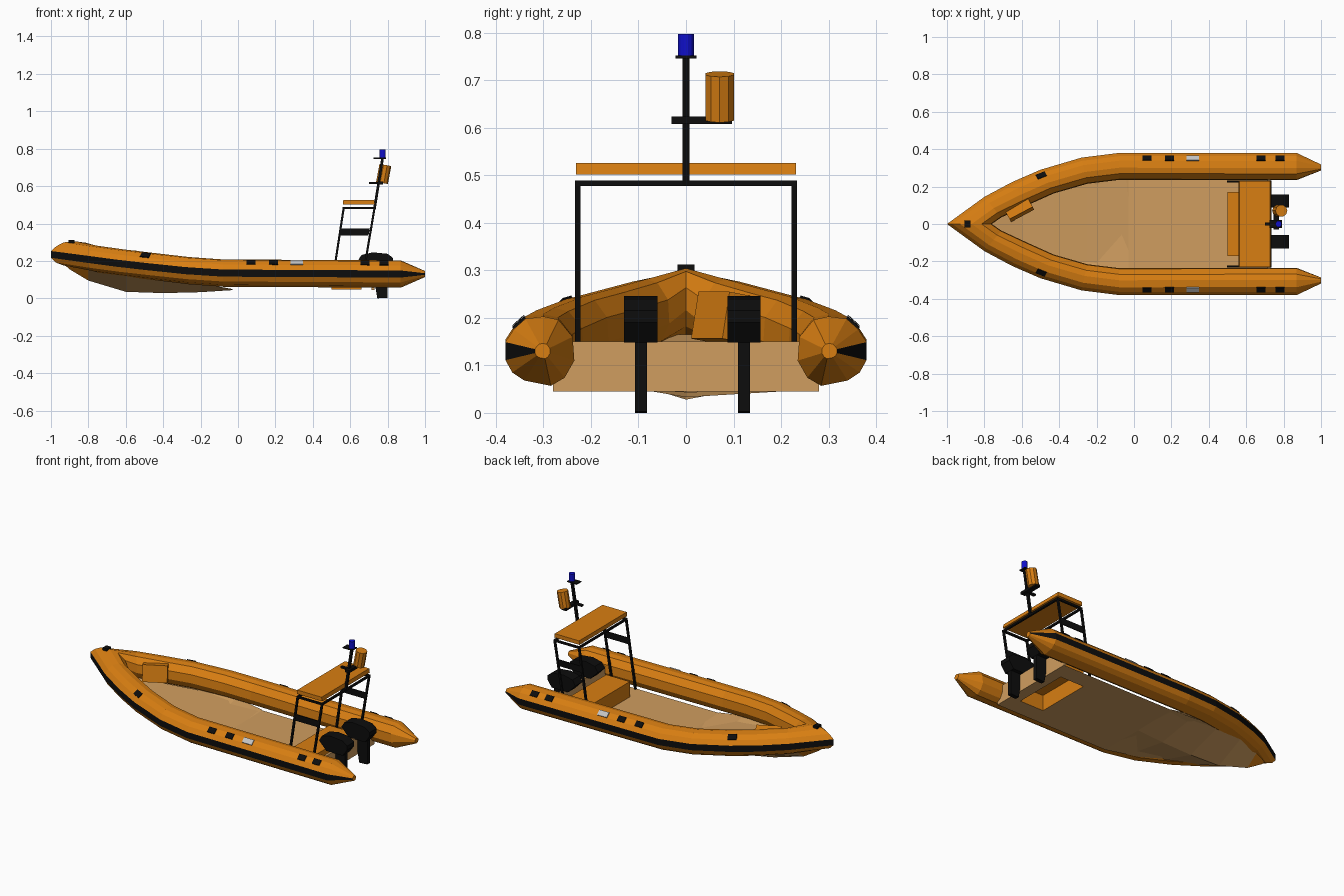
import bpy, bmesh, math
from mathutils import Vector, Matrix

if "Cube" in bpy.data.objects:
    bpy.data.objects.remove(bpy.data.objects["Cube"])


def material(name, r, g, b):
    m = bpy.data.materials.new(name)
    m.use_nodes = True
    m.diffuse_color = (r, g, b, 1)
    m.node_tree.nodes["Principled BSDF"].inputs["Base Color"].default_value = (r, g, b, 1)
    return m


ORANGE = material("orange", .69, .21, .006)
TAN = material("tan", .63, .34, .115)
BLACK = material("black", .004, .004, .004)
BLUE = material("blue", .005, .005, .6)
GREY = material("light_grey", .55, .55, .55)


def add(name, verts, faces, *mats, mirror=False, fix=True):
    me = bpy.data.meshes.new(name)
    me.from_pydata([tuple(v) for v in verts], [], faces)
    if fix:
        bm = bmesh.new()
        bm.from_mesh(me)
        bmesh.ops.recalc_face_normals(bm, faces=bm.faces)
        bm.to_mesh(me)
        bm.free()
    ob = bpy.data.objects.new(name, me)
    bpy.context.collection.objects.link(ob)
    for m in mats:
        me.materials.append(m)
    if mirror:
        mod = ob.modifiers.new("Mirror", 'MIRROR')
        mod.use_axis = (False, True, False)
    return ob


def prism(name, profile, y0, y1, mat, mirror=False):
    """Side profile in x and z, extruded across y."""
    n = len(profile)
    verts = [(x, y, z) for y in (y0, y1) for x, z in profile]
    faces = [(i, (i + 1) % n, (i + 1) % n + n, i + n) for i in range(n)]
    faces += [tuple(range(n)), tuple(range(n, 2 * n))]
    return add(name, verts, faces, mat, mirror=mirror)


def rect(x0, x1, z0, z1):
    return [(x0, z0), (x1, z0), (x1, z1), (x0, z1)]


def rod(name, a, b, radius, mat, sides=4, mirror=False):
    a, b = Vector(a), Vector(b)
    q = (b - a).to_track_quat('Z', 'Y')
    ring = [q @ Vector((radius * math.cos(t), radius * math.sin(t), 0))
            for t in [(i + .5) * math.tau / sides for i in range(sides)]]
    verts = [p + v for p in (a, b) for v in ring]
    faces = [(i, (i + 1) % sides, (i + 1) % sides + sides, i + sides) for i in range(sides)]
    faces += [tuple(range(sides)), tuple(range(sides, 2 * sides))]
    return add(name, verts, faces, mat, mirror=mirror)


# Inflatable tube: outer x, y, inner x, y, centre height, height scale
STATIONS = [(-1, 0, -.76, 0, .235, .95), (-.8, .145, -.71, .035, .208, 1),
            (-.65, .225, -.57, .1, .188, 1), (-.5, .29, -.43, .163, .171, 1),
            (-.28, .355, -.25, .215, .148, 1), (-.08, .38, -.08, .236, .135, 1),
            (.87, .38, .87, .235, .13, 1), (1, .318, 1, .286, .13, .22)]
# Tube section: across (inner -1, outer 1) and height
SECTION = [(1, .019), (.76, .046), (.42, .068), (-.1, .073), (-.54, .066), (-.95, .03),
           (-1, -.02), (-.72, -.056), (-.32, -.073), (.45, -.062), (.8, -.045), (1, -.019)]


def tube_point(st, u, h):
    ox, oy, ix, iy, zc, s = st
    k = (u + 1) / 2
    return Vector((ix + (ox - ix) * k, iy + (oy - iy) * k, zc + h * s))


n = len(SECTION)
verts = [tube_point(st, u, h) for st in STATIONS for u, h in SECTION]
faces = [(r * n + i, r * n + (i + 1) % n, (r + 1) * n + (i + 1) % n, (r + 1) * n + i)
         for r in range(len(STATIONS) - 1) for i in range(n)]
faces.append(tuple(range((len(STATIONS) - 1) * n, len(STATIONS) * n)))
tube = add("side_tubes", verts, faces, ORANGE, BLACK, mirror=True)
for p in tube.data.polygons[:-1]:
    # Rubbing strake on the outermost strip
    if p.index % n == n - 1:
        p.material_index = 1


# Patches and fittings on the upper outer strip of the tubes
def station_at(x):
    for a, b in zip(STATIONS, STATIONS[1:]):
        if a[0] <= x <= b[0]:
            t = (x - a[0]) / (b[0] - a[0])
            return [p + (q - p) * t for p, q in zip(a, b)]


def patch(name, x, half, mat):
    lift = Vector((0, .003, .004))
    corners = [tube_point(station_at(x + s * half), *SECTION[k]) for s, k in
               ((-1, 1), (1, 1), (1, 2), (-1, 2))]
    low = [c - lift * .5 for c in corners]
    high = [c + lift for c in corners]
    sides = [(i, (i + 1) % 4, (i + 1) % 4 + 4, i + 4) for i in range(4)]
    add(name, low + high, sides + [(0, 1, 2, 3), (4, 5, 6, 7)], mat, mirror=True)


for x in (-.51, .07, .19, .68, .78):
    patch("tube_handle", x, .024, BLACK)
patch("tube_panel", .315, .033, GREY)
prism("bow_cleat", [(-.905, .29), (-.875, .29), (-.875, .312), (-.905, .312)], -.018, .018, BLACK)

# Floor sheet with an opening under the seat locker: x, half width, z
FLOOR = [(-.8, .03, .165), (-.6, .13, .12), (-.43, .2, .1), (-.25, .26, .075), (-.03, .28, .047),
         (.5, .28, .046), (.66, .28, .046), (.725, .28, .046)]
verts = [(x, w * f, z) for x, w, z in FLOOR for f in (-1, -.607, .607, 1)]
faces = [(r * 4 + c, r * 4 + 4 + c, r * 4 + 5 + c, r * 4 + 1 + c)
         for r in range(len(FLOOR) - 1) for c in range(3) if not (FLOOR[r][0] == .5 and c == 1)]
add("floor", verts, faces, TAN, fix=False)

# Forward hull: x, keel z, half width, chine z
HULL = [(-.98, .225, .01, .235), (-.9, .155, .05, .2), (-.8, .095, .1, .17), (-.6, .035, .19, .125),
        (-.4, .028, .25, .105), (-.2, .033, .275, .08), (-.03, .044, .28, .05)]
verts = [v for x, k, w, c in HULL for v in ((x, -w, c), (x, 0, k), (x, w, c))]
faces = [(r * 3 + c, r * 3 + 1 + c, r * 3 + 4 + c, r * 3 + 3 + c)
         for r in range(len(HULL) - 1) for c in range(2)]
hull = add("forward_hull", verts, faces, TAN, ORANGE, fix=False)
for p in hull.data.polygons:
    p.material_index = 1 if p.center.x < -.8 else 0

prism("transom", rect(.715, .73, .045, .15), -.28, .28, TAN)

# Seat locker, open underneath
lx, ly = (.5, .66), .17
verts = [(x, y, z) for z in (.046, .14) for x, y in
         ((lx[0], -ly), (lx[1], -ly), (lx[1], ly), (lx[0], ly))]
add("seat_locker", verts, [(0, 1, 5, 4), (1, 2, 6, 5), (2, 3, 7, 6), (3, 0, 4, 7), (4, 5, 6, 7)],
    ORANGE, fix=False)

# Bag in the bow
bag = prism("bow_bag", rect(-.07, .07, -.05, .05), -.033, .033, ORANGE)
bag.matrix_world = (Matrix.Translation((-.615, .08, .2)) @ Matrix.Rotation(math.radians(28), 4, 'Z')
                    @ Matrix.Rotation(math.radians(-10), 4, 'X'))

# Canopy frame
R = .008
rod("front_post", (.502, .228, .07), (.565, .228, .483), R, BLACK, mirror=True)
rod("rear_post", (.665, .228, .1), (.73, .228, .483), R, BLACK, mirror=True)
rod("side_rail", (.56, .228, .483), (.735, .228, .483), R, BLACK, mirror=True)
for x in (.565, .73):
    rod("cross_rail", (x, -.233, .483), (x, .233, .483), R, BLACK)
prism("side_panel", [(.54, .335), (.697, .335), (.705, .373), (.547, .373)], .225, .231, BLACK, mirror=True)
prism("canopy", [(.56, .502), (.732, .502), (.728, .526), (.563, .526)], -.231, .231, ORANGE)

# Mast with lamp and radar reflector
rod("mast", (.73, 0, .48), (.773, 0, .75), .01, BLACK)
prism("mast_bracket", rect(.7, .775, .612, .622), -.009, .009, BLACK)
prism("reflector_arm", rect(.745, .775, .608, .624), -.03, .097, BLACK)
rod("radar_reflector", (.77, .071, .617), (.788, .071, .713), .032, ORANGE, sides=10)
prism("lamp_plate", rect(.725, .79, .746, .752), -.022, .022, BLACK)
rod("lamp", (.773, 0, .752), (.773, 0, .797), .017, BLUE, sides=12)

# Twin outboard engines
COWL = [(.64, .2), (.66, .232), (.72, .246), (.8, .238), (.83, .215), (.83, .19), (.8, .148), (.69, .148)]
for y in (-.095, .122):
    prism("engine_cowl", COWL, y - .035, y + .035, BLACK)
    prism("engine_leg", [(.735, .16), (.8, .16), (.8, .003), (.745, .0), (.735, .06)],
          y - .0125, y + .0125, BLACK)
